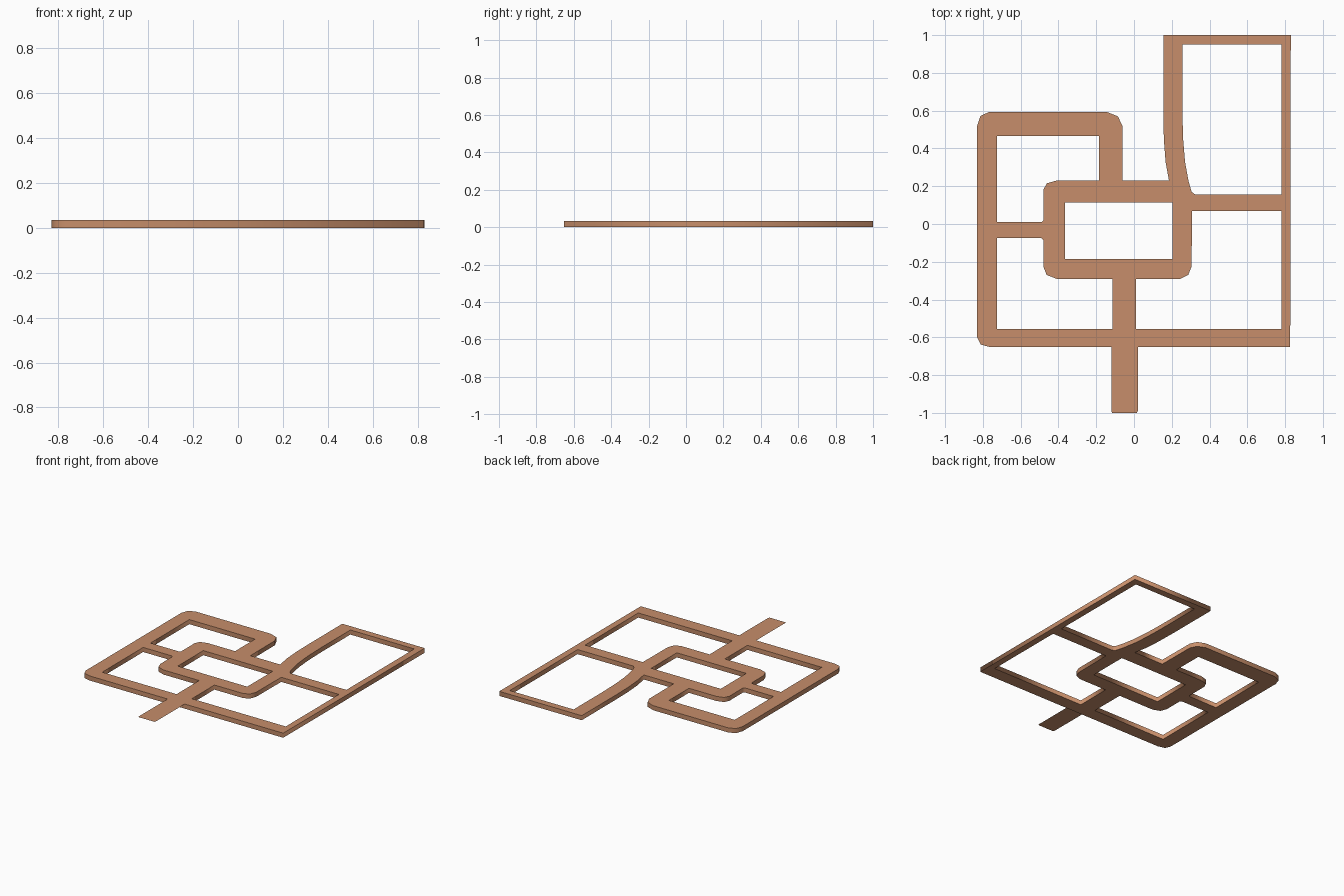
import bpy

if "Cube" in bpy.data.objects:
    bpy.data.objects.remove(bpy.data.objects["Cube"])

TOP = 0.034

mat = bpy.data.materials.new("clay")
mat.diffuse_color = (0.57, 0.27, 0.145, 1)
mat.use_nodes = True
mat.node_tree.nodes["Principled BSDF"].inputs["Base Color"].default_value = mat.diffuse_color


def rect(x0, y0, x1, y1):
    return [(x0, y0), (x1, y0), (x1, y1), (x0, y1)]


# Outer boundary of the road network, with softened corners
outer = [(-0.83, -0.60), (-0.812, -0.638), (-0.76, -0.652), (0.827, -0.652),
         (0.83, 1.0), (0.155, 1.0), (0.155, 0.6), (0.158, 0.45), (0.167, 0.33),
         (0.185, 0.23), (-0.06, 0.23), (-0.062, 0.52), (-0.085, 0.57),
         (-0.145, 0.594), (-0.765, 0.594), (-0.813, 0.572), (-0.83, 0.52)]

# Blocks enclosed by the roads
upper_left = [(-0.725, 0.01), (-0.49, 0.01), (-0.48, 0.02), (-0.48, 0.18),
              (-0.462, 0.215), (-0.41, 0.23), (-0.185, 0.23),
              (-0.185, 0.465), (-0.725, 0.465)]
lower_left = [(-0.725, -0.555), (-0.115, -0.555), (-0.115, -0.29),
              (-0.41, -0.29), (-0.462, -0.27), (-0.48, -0.225),
              (-0.48, -0.085), (-0.49, -0.075), (-0.725, -0.075)]
lower_right = [(0.01, -0.555), (0.78, -0.555), (0.78, 0.068), (0.307, 0.068),
               (0.305, -0.225), (0.287, -0.27), (0.245, -0.29), (0.01, -0.29)]
upper_right = [(0.78, 0.155), (0.78, 0.95), (0.256, 0.95), (0.256, 0.6),
               (0.26, 0.45), (0.27, 0.33), (0.288, 0.23), (0.305, 0.17),
               (0.325, 0.155)]
centre = rect(-0.365, -0.185, 0.205, 0.115)

# Road slab: filled outline with the blocks as holes
curve = bpy.data.curves.new("road_network", "CURVE")
curve.dimensions = "2D"
curve.fill_mode = "BOTH"
curve.extrude = TOP / 2
for loop in (outer, upper_left, lower_left, lower_right, upper_right, centre):
    spline = curve.splines.new("POLY")
    spline.points.add(len(loop) - 1)
    for point, (x, y) in zip(spline.points, loop):
        point.co = (x, y, 0, 1)
    spline.use_cyclic_u = True
road = bpy.data.objects.new("road_network", curve)
road.location.z = TOP / 2
bpy.context.collection.objects.link(road)
bpy.context.view_layer.objects.active = road
road.select_set(True)
bpy.ops.object.convert(target="MESH")
road = bpy.context.object
road.data.materials.clear()
road.data.materials.append(mat)

# Entry road: thin sheet flush with the top of the slab
mesh = bpy.data.meshes.new("entry_road")
stub = [(-0.115, -1.0), (0.015, -1.0), (0.02, -0.99), (0.02, -0.652),
        (-0.12, -0.652), (-0.12, -0.99)]
mesh.from_pydata([(x, y, TOP) for x, y in stub], [], [range(len(stub))])
mesh.materials.append(mat)
bpy.context.collection.objects.link(bpy.data.objects.new("entry_road", mesh))
